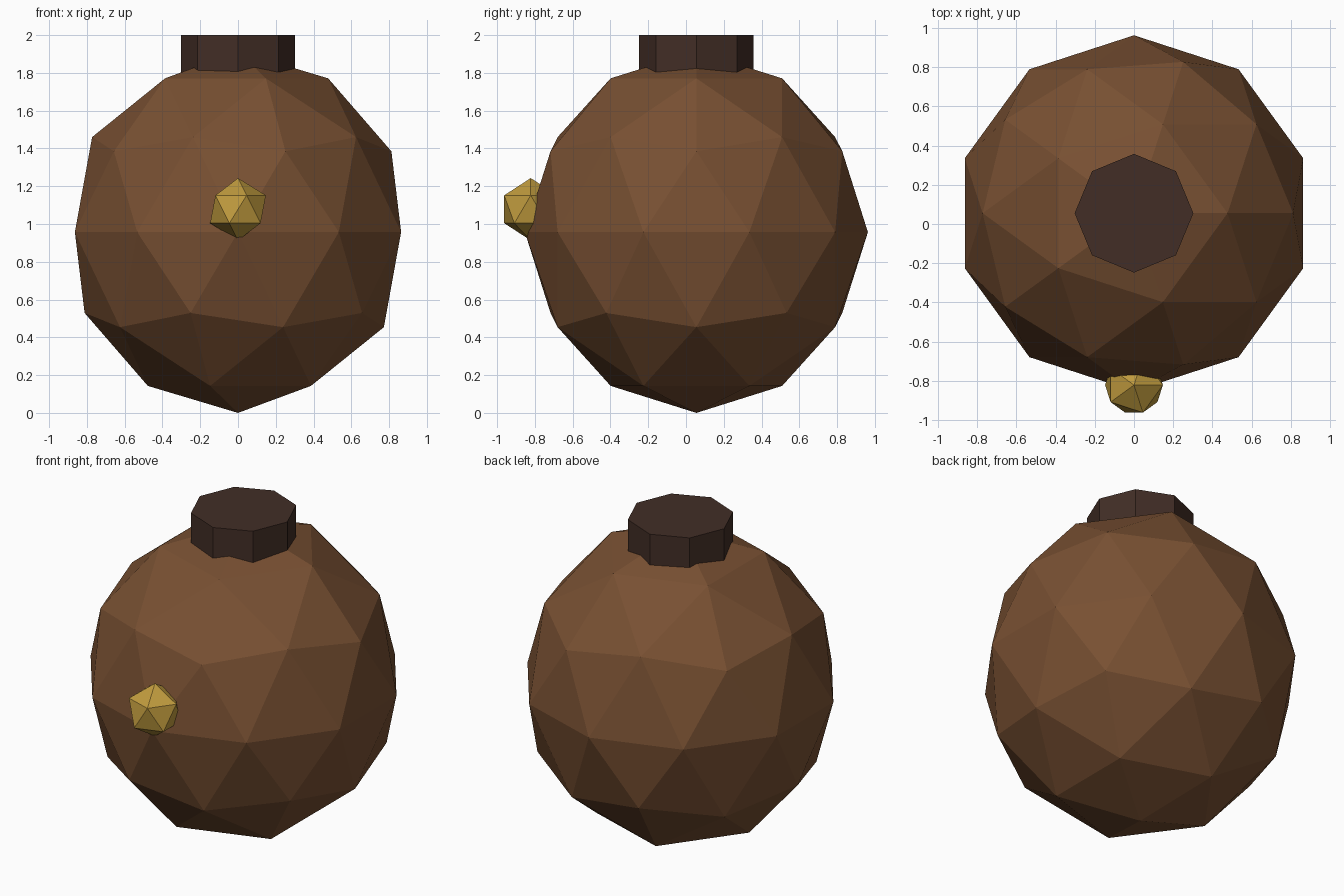
import bpy
import math

if "Cube" in bpy.data.objects:
    bpy.data.objects.remove(bpy.data.objects["Cube"])


def material(name, rgb):
    mat = bpy.data.materials.new(name)
    mat.diffuse_color = (*rgb, 1)
    mat.use_nodes = True
    mat.node_tree.nodes["Principled BSDF"].inputs["Base Color"].default_value = mat.diffuse_color
    return mat


def finish(name, mat, scale=(1, 1, 1)):
    obj = bpy.context.object
    obj.name = name
    obj.scale = scale
    obj.data.materials.append(mat)
    bpy.ops.object.transform_apply(location=False, rotation=False, scale=True)
    bpy.ops.object.shade_flat()
    return obj


brown = material("warm_brown", (0.188, 0.080, 0.032))
dark = material("dark_brown", (0.054, 0.027, 0.019))
gold = material("gold", (0.527, 0.328, 0.048))

AXIS_Y = 0.055

# Faceted round body, slightly taller than wide
bpy.ops.mesh.primitive_ico_sphere_add(subdivisions=2, radius=1, location=(0, AXIS_Y, 0.957))
finish("body", brown, (0.908, 0.908, 0.957))

# Octagonal cap sunk into the top of the body
bpy.ops.mesh.primitive_cylinder_add(vertices=8, radius=0.303, depth=0.3,
                                    location=(0, AXIS_Y, 1.85))
finish("cap", dark)

# Small faceted stud on the front
bpy.ops.mesh.primitive_ico_sphere_add(subdivisions=1, radius=0.165, location=(0, -0.822, 1.078))
finish("front_stud", gold)
